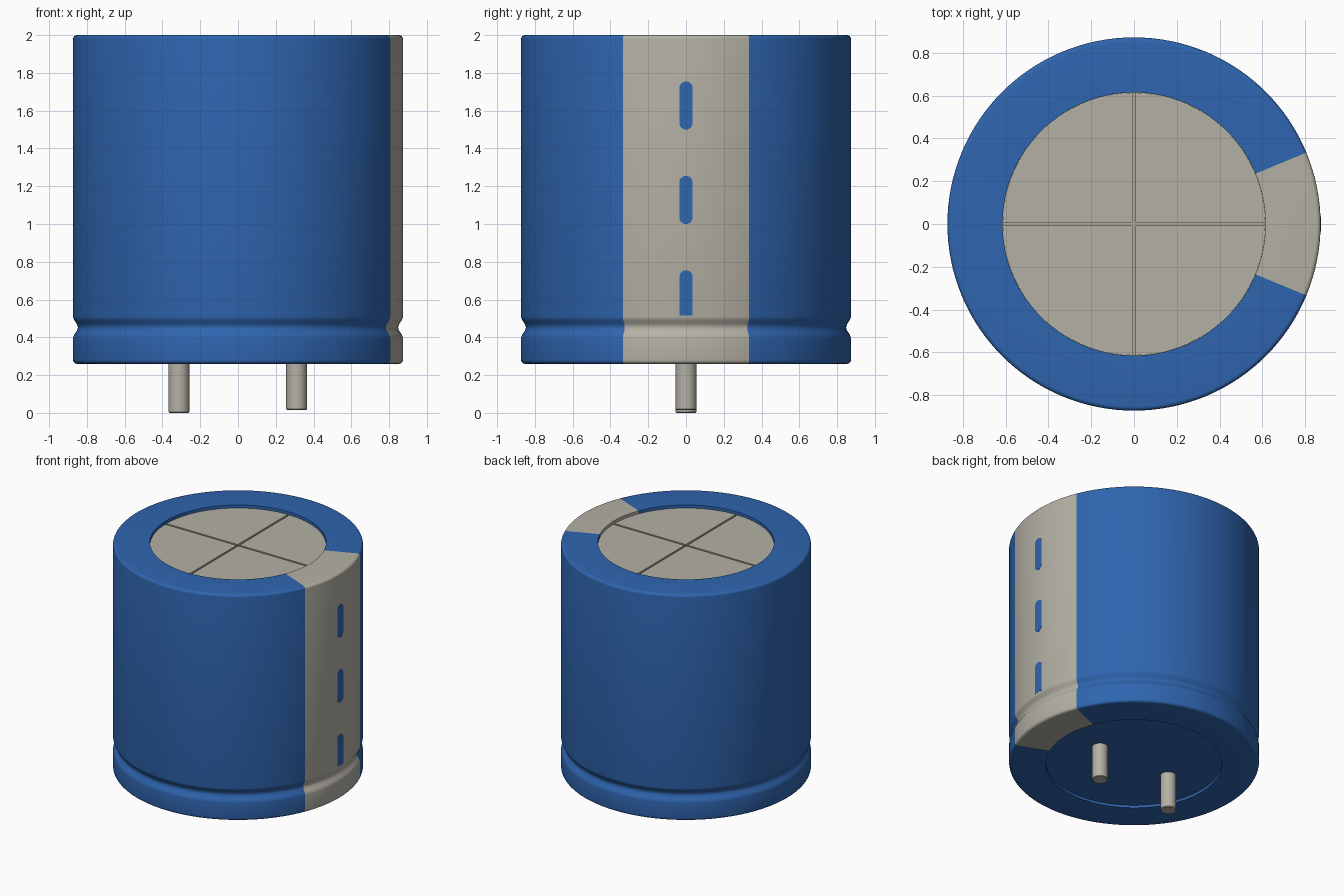
import bpy, bmesh, math

if "Cube" in bpy.data.objects:
    bpy.data.objects.remove(bpy.data.objects["Cube"], do_unlink=True)


def material(name, rgb):
    m = bpy.data.materials.new(name)
    m.use_nodes = True
    m.diffuse_color = (*rgb, 1)
    m.node_tree.nodes["Principled BSDF"].inputs["Base Color"].default_value = (*rgb, 1)
    return m


BLUE = material("sleeve blue", (0.028, 0.130, 0.430))
GREY = material("warm light grey", (0.456, 0.440, 0.376))

R, INNER = 0.873, 0.615           # can radius, radius of the end openings
STRIPE = math.radians(22.5)       # half angle of the marking stripe
SEGMENTS = 128


def finish(name, bm, mats, smooth=None):
    bmesh.ops.recalc_face_normals(bm, faces=bm.faces)
    me = bpy.data.meshes.new(name)
    bm.to_mesh(me)
    bm.free()
    for m in mats:
        me.materials.append(m)
    ob = bpy.data.objects.new(name, me)
    bpy.context.collection.objects.link(ob)
    if smooth:
        bpy.ops.object.select_all(action='DESELECT')
        ob.select_set(True)
        bpy.context.view_layer.objects.active = ob
        bpy.ops.object.shade_smooth_by_angle(angle=math.radians(smooth))
    return ob


def lathe(bm, profile, steps):
    verts = [bm.verts.new((r, 0, z)) for r, z in profile]
    edges = [bm.edges.new(p) for p in zip(verts, verts[1:])]
    bmesh.ops.spin(bm, geom=verts + edges, cent=(0, 0, 0), axis=(0, 0, 1),
                   angle=2 * math.pi, steps=steps)
    bmesh.ops.remove_doubles(bm, verts=bm.verts, dist=1e-5)


def fillet(r, z, rad, start):
    return [(r + rad * math.cos(math.radians(start + a)),
             z + rad * math.sin(math.radians(start + a))) for a in range(0, 91, 18)]


# Sleeve: rounded rims, crimp groove near the base, shallow recess at each end
profile = [(0, 0.28), (INNER, 0.28), (INNER, 0.26)]
profile += fillet(R - 0.02, 0.28, 0.02, -90)
for i in range(13):
    t = i / 12
    profile.append((R - 0.0125 * (1 - math.cos(2 * math.pi * t)), 0.395 + 0.115 * t))
profile += fillet(R - 0.02, 1.98, 0.02, 0)
profile += [(INNER, 2.0), (INNER, 1.962), (0, 1.962)]
bm = bmesh.new()
lathe(bm, profile, SEGMENTS)
for f in bm.faces:
    c = f.calc_center_median()
    on_sleeve = math.hypot(c.x, c.y) > INNER - 0.01
    if on_sleeve:
        f.material_index = int(abs(math.atan2(c.y, c.x)) < STRIPE)
    else:
        f.material_index = int(c.z > 1)
finish("sleeve", bm, [BLUE, GREY], 35)

# Top vent plate: four quarter discs separated by a scored cross
bm = bmesh.new()
gap = 0.0075
a0 = math.asin(gap / INNER)
for q in range(4):
    pts = [(gap, gap)]
    for i in range(33):
        a = a0 + (math.pi / 2 - 2 * a0) * i / 32
        pts.append(((INNER - 0.0005) * math.cos(a), (INNER - 0.0005) * math.sin(a)))
    c, s = round(math.cos(q * math.pi / 2)), round(math.sin(q * math.pi / 2))
    face = bm.faces.new([bm.verts.new((x * c - y * s, x * s + y * c, 1.961)) for x, y in pts])
    ext = bmesh.ops.extrude_face_region(bm, geom=[face], use_keep_orig=True)
    for v in ext["geom"]:
        if isinstance(v, bmesh.types.BMVert):
            v.co.z = 1.977
finish("vent_plate", bm, [GREY])

# Stripe marks: thin rounded slots that follow the curve of the sleeve
HALF = 0.035


def slot(name, low, high, flat_bottom=False):
    pts = [(HALF * math.cos(math.pi * i / 12),
            high - HALF + HALF * math.sin(math.pi * i / 12)) for i in range(13)]
    if flat_bottom:
        pts += [(-HALF, low), (HALF, low)]
    else:
        pts += [(-y, low + high - z) for y, z in pts]
    b = bmesh.new()
    rings = [[b.verts.new((math.sqrt(r * r - y * y), y, z)) for y, z in pts]
             for r in (R - 0.003, R + 0.0015)]
    b.faces.new(rings[1])
    n = len(pts)
    for i in range(n):
        j = (i + 1) % n
        b.faces.new((rings[0][i], rings[0][j], rings[1][j], rings[1][i]))
    b.faces.new(rings[0][::-1])
    finish(name, b, [BLUE])


slot("upper_mark", 1.50, 1.755)
slot("middle_mark", 1.00, 1.255)
slot("lower_mark", 0.515, 0.755, True)

# Two round lead pins, one slightly longer
for name, x, low in (("right_pin", -0.313, 0.0), ("left_pin", 0.31, 0.015)):
    bm = bmesh.new()
    lathe(bm, [(0, low), (0.05, low), (0.055, low + 0.005), (0.055, 0.30), (0, 0.30)], 32)
    ob = finish(name, bm, [GREY], 35)
    ob.location.x = x
